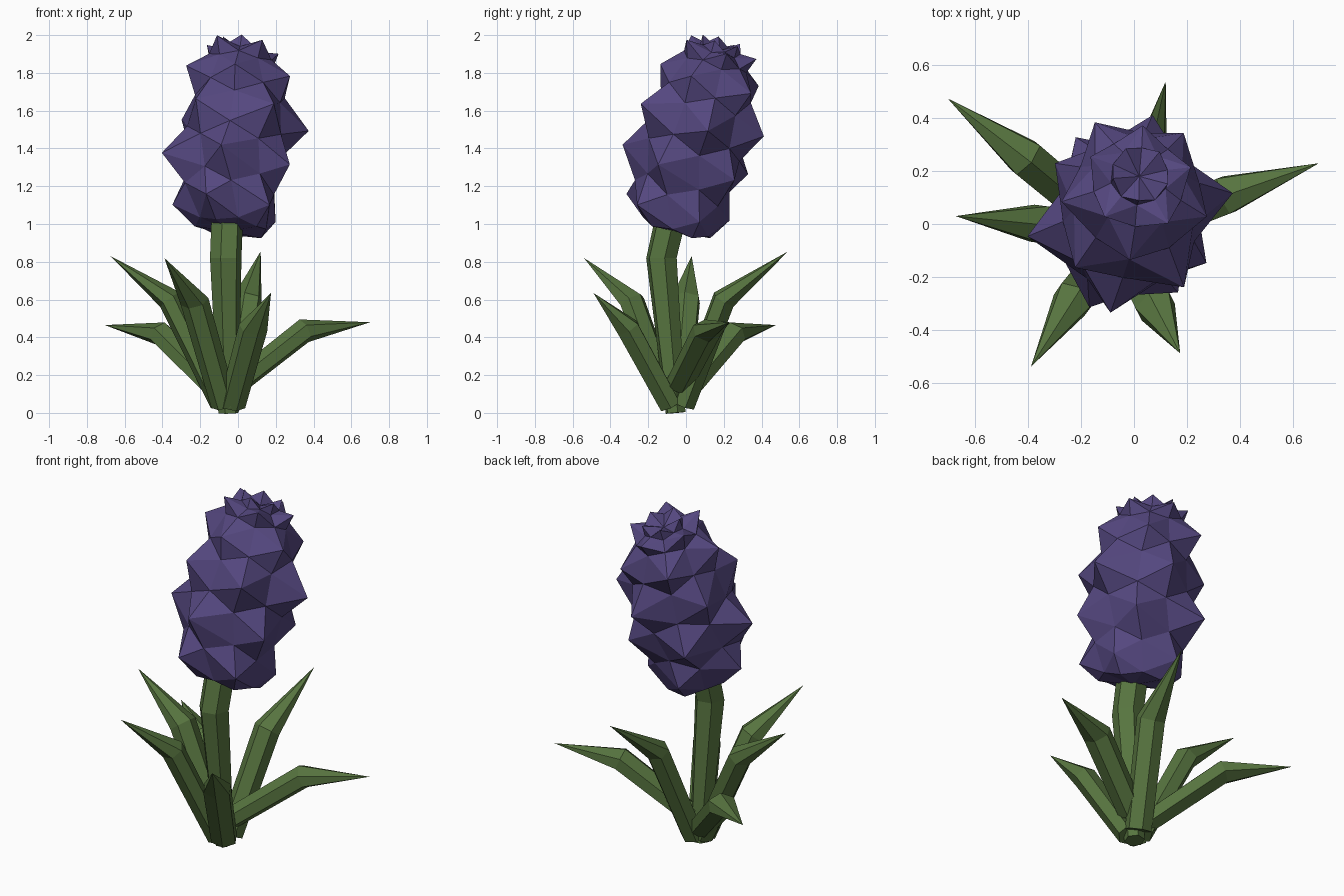
import bpy, bmesh, random
from math import cos, sin, pi, radians
from mathutils import Vector

random.seed(4)
if "Cube" in bpy.data.objects:
    bpy.data.objects.remove(bpy.data.objects["Cube"], do_unlink=True)


def material(name, rgb):
    m = bpy.data.materials.new(name)
    m.use_nodes = True
    m.diffuse_color = (*rgb, 1)
    m.node_tree.nodes["Principled BSDF"].inputs["Base Color"].default_value = (*rgb, 1)
    return m


GREEN = material("leaf green", (0.095, 0.175, 0.05))
PURPLE = material("petal purple", (0.09, 0.064, 0.215))


def finish(name, bm, mat):
    bmesh.ops.recalc_face_normals(bm, faces=bm.faces)
    mesh = bpy.data.meshes.new(name)
    bm.to_mesh(mesh)
    bm.free()
    mesh.materials.append(mat)
    obj = bpy.data.objects.new(name, mesh)
    bpy.context.collection.objects.link(obj)


def tube(name, path, radii, widen=1.0, sides=6):
    """Faceted tube along a path; a zero last radius closes it in a point."""
    bm = bmesh.new()
    pts = [Vector(p) for p in path]
    lean = pts[-1] - pts[0]
    rings = []
    for i, (p, r) in enumerate(zip(pts, radii)):
        along = (pts[min(i + 1, len(pts) - 1)] - pts[max(i - 1, 0)]).normalized()
        side = Vector((-lean.y, lean.x, 0)).normalized()
        side = (side - along * side.dot(along)).normalized()
        up = side.cross(along)
        if r == 0:
            rings.append([bm.verts.new(p)])
        else:
            turns = [2 * pi * k / sides for k in range(sides)]
            rings.append([bm.verts.new(p + r * (up * cos(t) + side * sin(t) * widen)) for t in turns])
    bm.faces.new(rings[0])
    for a, b in zip(rings, rings[1:]):
        for k in range(sides):
            n = (k + 1) % sides
            if len(b) == 1:
                bm.faces.new((a[k], a[n], b[0]))
            else:
                bm.faces.new((a[k], a[n], b[n], b[k]))
    if len(rings[-1]) > 1:
        bm.faces.new(rings[-1])
    finish(name, bm, GREEN)


# Stem
tube("stem", [(-0.05, -0.055, 0), (-0.065, -0.13, 0.82), (-0.055, -0.07, 1.08)], [0.055, 0.085, 0.085])

# Leaves: height of the base, knee and tip of each
leaves = [
    (0.09, (-0.41, 0.25, 0.42), (-0.705, 0.475, 0.465)),
    (0.05, (-0.36, 0.0, 0.60), (-0.675, 0.03, 0.83)),
    (0.04, (-0.23, -0.285, 0.59), (-0.39, -0.54, 0.82)),
    (0.04, (0.08, -0.31, 0.45), (0.175, -0.49, 0.635)),
    (0.15, (0.35, 0.11, 0.435), (0.70, 0.23, 0.48)),
    (0.04, (0.05, 0.20, 0.60), (0.12, 0.54, 0.855)),
]
for i, (height, knee, tip) in enumerate(leaves):
    out = Vector((tip[0] + 0.05, tip[1] + 0.05, 0)).normalized()
    base = Vector((-0.05, -0.05, height)) + out * 0.04
    tube(f"leaf_{i + 1}", [base, knee, tip], [0.06, 0.065, 0], widen=1.25)

# Flower head: staggered rings of six-sided pyramids round a leaning axis
AXIS = Vector((0.13, 0.28, 1)).normalized()
U = Vector((1, 0, -AXIS.x / AXIS.z)).normalized()
V = AXIS.cross(U)
N = 5
STEP = 2 * pi / N
PHASE = radians(228)


def around(centre, radius, angle, lift=0):
    return Vector(centre) + radius * (U * cos(angle) + V * sin(angle)) + AXIS * lift


# centre, radius and twist of each ring of tips, and of the valleys between them
tips = [((-0.05, -0.06, 1.08), 0.295, 16), ((-0.045, 0.01, 1.32), 0.36, -3), ((0.02, 0.07, 1.56), 0.355, -4),
        ((0.005, 0.14, 1.775), 0.285, 0), ((0.02, 0.175, 1.94), 0.205, 0)]
valleys = [((-0.04, -0.05, 0.98), 0.19, 16), ((-0.045, -0.02, 1.20), 0.25, 7), ((-0.015, 0.04, 1.44), 0.265, -3),
           ((0.01, 0.105, 1.675), 0.24, -2), ((0.015, 0.155, 1.86), 0.175, 0), ((0.02, 0.18, 1.92), 0.11, 0)]

bm = bmesh.new()
edges = []
for i, (centre, radius, twist) in enumerate(valleys):
    ring = []
    for k in range(2 * N):
        # zigzag: high above the tips of the ring below
        above_tip = (k + i + 1) % 2 == 0
        lift = (0.035 if above_tip else -0.035) * (1 if 0 < i < 4 else 0.3)
        ring.append(bm.verts.new(around(centre, radius, PHASE + radians(twist) + k * STEP / 2, lift)))
    edges.append(ring)
for i, (centre, radius, twist) in enumerate(tips):
    low, high = edges[i], edges[i + 1]
    for j in range(N):
        k = 2 * j + i % 2
        tip = bm.verts.new(around(centre, radius * random.uniform(0.98, 1.03),
                                  PHASE + radians(twist) + k * STEP / 2, random.uniform(-0.01, 0.015)))
        a, b, c = k - 1, k % (2 * N), (k + 1) % (2 * N)
        loop = [low[a], low[b], low[c], high[c], high[b], high[a]]
        for p, q in zip(loop, loop[1:] + loop[:1]):
            bm.faces.new((p, q, tip))

# Flat underside and small crown of buds on top
bottom = bm.verts.new(around((-0.04, -0.05, 0.98), 0, 0, -0.02))
middle = bm.verts.new(around((0.02, 0.18, 1.92), 0, 0))
for k in range(2 * N):
    n = (k + 1) % (2 * N)
    bm.faces.new((edges[0][k], edges[0][n], bottom))
for j in range(N):
    a, b, c = (edges[-1][(2 * j + s) % (2 * N)] for s in range(3))
    bud = bm.verts.new(around((0.02, 0.18, 1.92), 0.11, PHASE + (2 * j + 1) * STEP / 2, 0.055))
    for p, q in ((a, b), (b, c), (c, middle), (middle, a)):
        bm.faces.new((p, q, bud))
finish("flower_head", bm, PURPLE)
